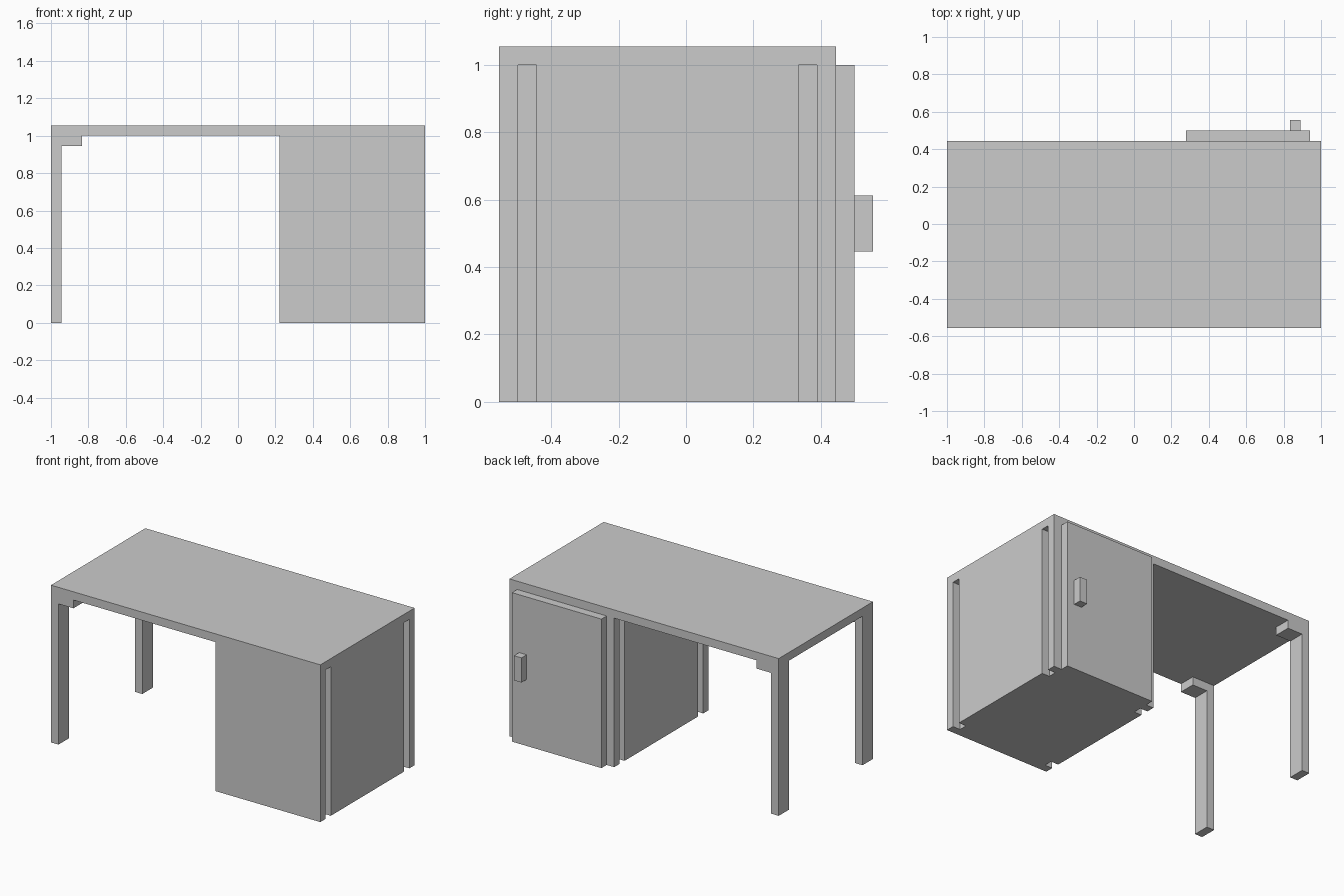
import bpy
import bmesh

if "Cube" in bpy.data.objects:
    bpy.data.objects.remove(bpy.data.objects["Cube"])

T = 0.0555            # common board thickness
FRONT, BACK = -0.555, 0.445
UNDER, TOP = 1.0, 1.0555


def prism(name, outline, z0, z1):
    """Extrude a flat plan outline between two heights."""
    bm = bmesh.new()
    base = bm.faces.new([bm.verts.new((x, y, z0)) for x, y in outline])
    grown = bmesh.ops.extrude_face_region(bm, geom=[base], use_keep_orig=True)
    verts = [g for g in grown["geom"] if isinstance(g, bmesh.types.BMVert)]
    bmesh.ops.translate(bm, vec=(0, 0, z1 - z0), verts=verts)
    bmesh.ops.recalc_face_normals(bm, faces=bm.faces)
    mesh = bpy.data.meshes.new(name)
    bm.to_mesh(mesh)
    bm.free()
    obj = bpy.data.objects.new(name, mesh)
    bpy.context.collection.objects.link(obj)
    return obj


def box(name, x0, x1, y0, y1, z0, z1):
    return prism(name, [(x0, y0), (x1, y0), (x1, y1), (x0, y1)], z0, z1)


# Desk top
box("desk_top", -1, 1, FRONT, BACK, UNDER, TOP)

# Left legs with their corner brackets
for side, y0 in (("front", FRONT), ("back", BACK - 2 * T)):
    y1 = y0 + 2 * T
    box(side + "_leg", -1, -1 + T, y0, y1, 0, UNDER)
    box(side + "_bracket", -1 + T, -1 + 3 * T, y0, y1, UNDER - T, UNDER)

# Cabinet: plan outline with a groove near each corner of both sides
left, right = 0.222, 1.0
edge = [(right, FRONT)]
for y in (FRONT + T, BACK - 2 * T):
    edge += [(right, y), (right - T, y), (right - T, y + T), (right, y + T)]
edge.append((right, BACK))
mirrored = [(left + right - x, y) for x, y in reversed(edge)]
prism("cabinet", edge + mirrored, 0, UNDER)

# Door and its handle on the back of the cabinet
box("cabinet_door", left + T, 0.942, BACK, BACK + T, 0, UNDER)
box("door_handle", 0.833, 0.889, BACK + T, 0.555, 0.446, 0.612)
